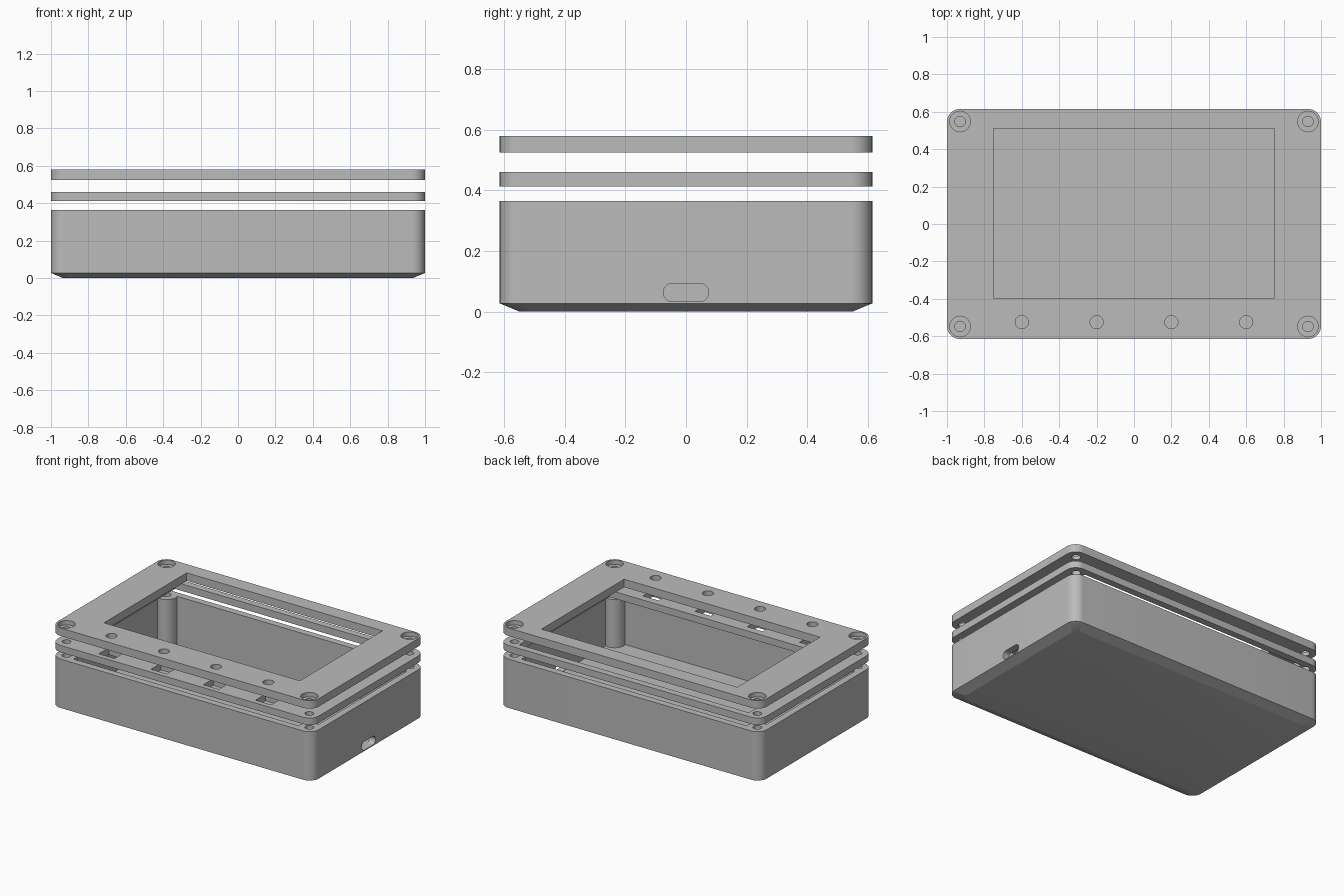
import bpy, bmesh, math

if "Cube" in bpy.data.objects:
    bpy.data.objects.remove(bpy.data.objects["Cube"], do_unlink=True)

grey = bpy.data.materials.new("plain grey")
grey.use_nodes = True
grey.diffuse_color = (0.5, 0.5, 0.5, 1)
grey.node_tree.nodes["Principled BSDF"].inputs["Base Color"].default_value = (0.5, 0.5, 0.5, 1)

HALF_X, HALF_Y, CORNER = 1.0, 0.615, 0.07
SCREWS = [(sx * 0.93, sy * 0.548) for sx in (-1, 1) for sy in (-1, 1)]
BUTTONS = [(x, -0.525) for x in (-0.6, -0.2, 0.2, 0.6)]


def rounded(x0, x1, y0, y1, r, steps=10):
    """Outline of a rectangle with rounded corners, anticlockwise."""
    if r == 0:
        return [(x0, y0), (x1, y0), (x1, y1), (x0, y1)]
    centres = [(x1 - r, y1 - r), (x0 + r, y1 - r), (x0 + r, y0 + r), (x1 - r, y0 + r)]
    pts = []
    for q, (cx, cy) in enumerate(centres):
        for i in range(steps + 1):
            a = (q + i / steps) * math.pi / 2
            pts.append((cx + r * math.cos(a), cy + r * math.sin(a)))
    return pts


def circle(cx, cy, r, n=40):
    return [(cx + r * math.cos(math.tau * i / n), cy + r * math.sin(math.tau * i / n))
            for i in range(n)]


def loft(name, layers):
    """Solid through matching outlines, given as (outline, height)."""
    bm = bmesh.new()
    rings = [[bm.verts.new((x, y, z)) for x, y in outline] for outline, z in layers]
    n = len(rings[0])
    bm.faces.new(rings[0][::-1])
    bm.faces.new(rings[-1])
    for a, b in zip(rings, rings[1:]):
        for i in range(n):
            j = (i + 1) % n
            bm.faces.new((a[i], a[j], b[j], b[i]))
    mesh = bpy.data.meshes.new(name)
    bm.to_mesh(mesh)
    bm.free()
    mesh.materials.append(grey)
    obj = bpy.data.objects.new(name, mesh)
    bpy.context.collection.objects.link(obj)
    return obj


def prism(outline, z0, z1, name="cutter"):
    return loft(name, [(outline, z0), (outline, z1)])


def cut(obj, cutter):
    """Subtract the cutter from the part and throw the cutter away."""
    mod = obj.modifiers.new("cut", "BOOLEAN")
    mod.operation, mod.solver, mod.object = "DIFFERENCE", "EXACT", cutter
    bpy.context.view_layer.update()
    mesh = bpy.data.meshes.new_from_object(obj.evaluated_get(bpy.context.evaluated_depsgraph_get()))
    obj.modifiers.clear()
    obj.data = mesh
    mesh.name = obj.name
    bpy.data.objects.remove(cutter, do_unlink=True)


outer = rounded(-HALF_X, HALF_X, -HALF_Y, HALF_Y, CORNER)

# Lower case with a bevelled underside
base = rounded(-0.935, 0.935, -0.55, 0.55, 0.045)
lower_case = loft("lower_case", [(base, 0), (outer, 0.027), (outer, 0.365)])

# Cavity, leaving round screw posts standing in the corners
cavity = prism(rounded(-0.953, 0.953, -0.568, 0.568, 0.025), 0.031, 0.5)
for x, y in SCREWS:
    cut(cavity, prism(circle(x, y, 0.07), 0.0, 0.6))
cut(lower_case, cavity)
for x, y in SCREWS:
    cut(lower_case, prism(circle(x, y, 0.028), 0.08, 0.5))

# Cable slot through the left wall: outline in (z, y), turned to run along x
slot = prism(rounded(0.033, 0.093, -0.075, 0.075, 0.03), 0.9, 1.1)
for v in slot.data.vertices:
    z, y, x = v.co
    v.co = (x, y, z)
slot.data.flip_normals()
cut(lower_case, slot)

# Middle frame with a wide opening and square switch pockets
middle_frame = prism(outer, 0.412, 0.46, "middle_frame")
cut(middle_frame, prism(rounded(-0.88, 0.88, -0.42, 0.568, 0), 0.3, 0.6))
for x, y in BUTTONS:
    cut(middle_frame, prism(rounded(x - 0.06, x + 0.06, y - 0.055, y + 0.055, 0), 0.3, 0.6))
for x, y in SCREWS:
    cut(middle_frame, prism(circle(x, y, 0.028), 0.3, 0.6))

# Top cover with screen window, button holes and recessed screw holes
top_cover = prism(outer, 0.525, 0.58, "top_cover")
cut(top_cover, prism(rounded(-0.75, 0.75, -0.395, 0.51, 0), 0.4, 0.7))
for x, y in BUTTONS:
    cut(top_cover, prism(circle(x, y, 0.035), 0.4, 0.7))
for x, y in SCREWS:
    cut(top_cover, prism(circle(x, y, 0.028), 0.4, 0.7))
    cut(top_cover, prism(circle(x, y, 0.055), 0.55, 0.7))

# Smooth the rounded corners, keep the edges crisp
bpy.ops.object.select_all(action="DESELECT")
for part in (lower_case, middle_frame, top_cover):
    part.select_set(True)
    bpy.context.view_layer.objects.active = part
bpy.ops.object.shade_smooth_by_angle(angle=math.radians(20))
